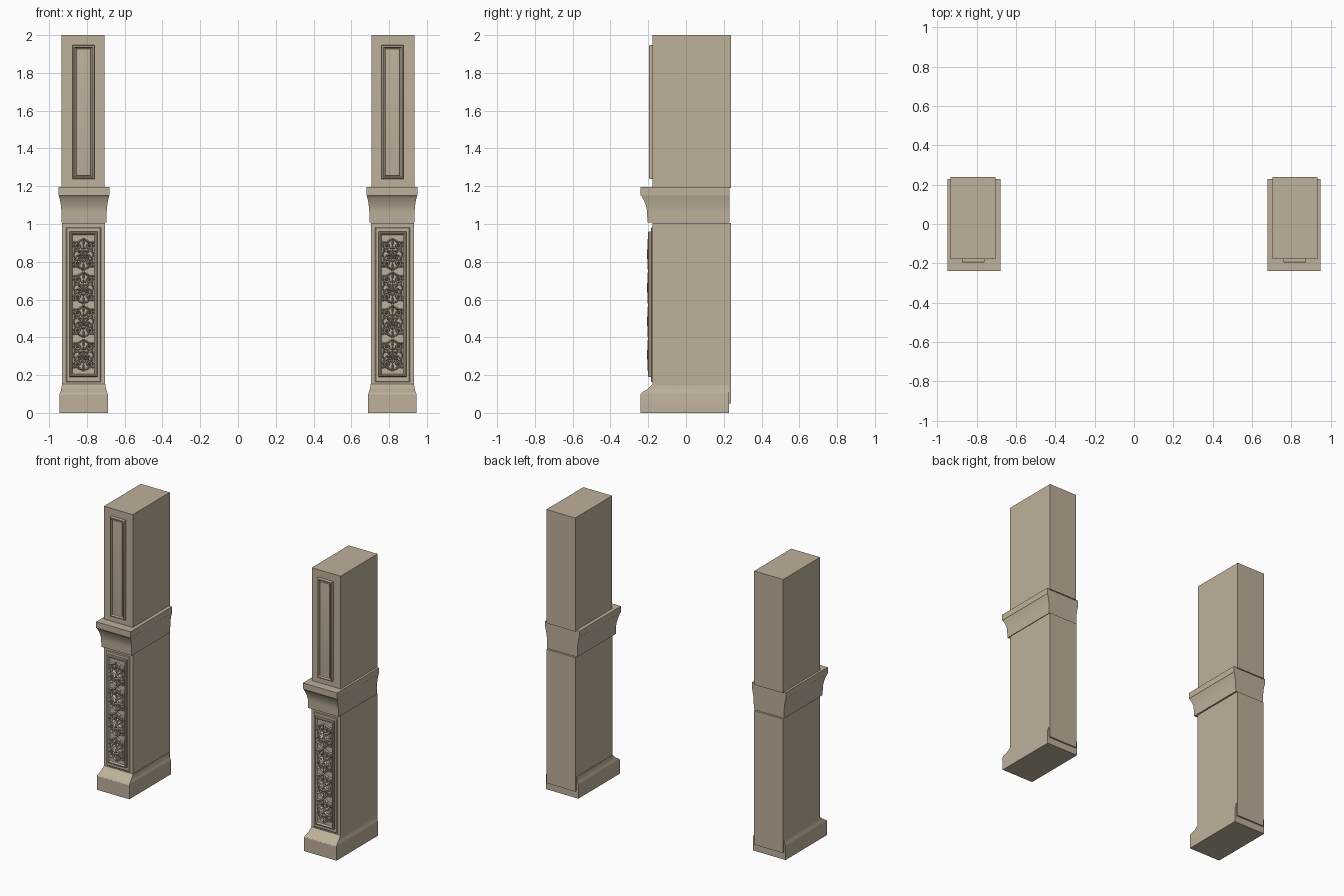
import bpy, bmesh
from math import sin, cos, pi, radians, hypot

if "Cube" in bpy.data.objects:
    bpy.data.objects.remove(bpy.data.objects["Cube"])

CX = 0.818                      # centre line of the right pillar
stone = bpy.data.materials.new("stone")
stone.diffuse_color = (0.52, 0.44, 0.33, 1)
stone.use_nodes = True
stone.node_tree.nodes["Principled BSDF"].inputs["Base Color"].default_value = stone.diffuse_color


def finish(name, bm, fix_normals=True, angle=30):
    """Turn a bmesh into a stone part, mirrored to the second pillar."""
    if fix_normals:
        bmesh.ops.recalc_face_normals(bm, faces=bm.faces)
    me = bpy.data.meshes.new(name)
    bm.to_mesh(me)
    bm.free()
    me.materials.append(stone)
    ob = bpy.data.objects.new(name, me)
    bpy.context.collection.objects.link(ob)
    bpy.ops.object.select_all(action='DESELECT')
    ob.select_set(True)
    bpy.context.view_layer.objects.active = ob
    bpy.ops.object.shade_smooth_by_angle(angle=radians(angle))
    mod = ob.modifiers.new("pair", 'MIRROR')
    mod.use_mirror_merge = False
    return ob


def loft(name, rings, cap_first=True):
    """Skin a list of four-cornered rings and cap the ends."""
    bm = bmesh.new()
    vs = [[bm.verts.new(p) for p in r] for r in rings]
    for a, b in zip(vs, vs[1:]):
        for i in range(4):
            j = (i + 1) % 4
            bm.faces.new((a[i], a[j], b[j], b[i]))
    if cap_first:
        bm.faces.new(vs[0][::-1])
    bm.faces.new(vs[-1])
    return finish(name, bm)


def block(name, cx, back, profile):
    """Moulded block with a flat back; profile rows: z, half width, front y."""
    loft(name, [[(cx - w, f, z), (cx + w, f, z), (cx + w, back, z), (cx - w, back, z)]
                for z, w, f in profile])


def panel(name, hw, z0, z1, profile):
    """Stepped front panel; profile rows: inset from outline, y."""
    loft(name, [[(CX - hw + i, y, z0 + i), (CX + hw - i, y, z0 + i),
                 (CX + hw - i, y, z1 - i), (CX - hw + i, y, z1 - i)]
                for i, y in profile])


# Shafts
block("lower_shaft", 0.8185, 0.239, [(0.05, 0.114, -0.177), (1.005, 0.114, -0.177)])
block("upper_shaft", 0.8195, 0.239, [(1.19, 0.114, -0.177), (2.0, 0.114, -0.177)])

# Base with a coved top edge
block("base", 0.817, 0.228, [
    (0, 0.128, -0.240), (0.098, 0.128, -0.240), (0.106, 0.126, -0.235),
    (0.115, 0.122, -0.222), (0.125, 0.119, -0.205), (0.136, 0.117, -0.192),
    (0.147, 0.1155, -0.182), (0.152, 0.115, -0.177)])

# Capital: flat foot, cove, square top slab
cove = [(1.06 + 0.09 * t, 0.120 + 0.013 * t ** 1.8, -0.206 - 0.031 * t ** 1.8)
        for t in [i / 8 for i in range(9)]]
block("capital", 0.815, 0.230, [(1.008, 0.119, -0.204)] + cove +
      [(1.152, 0.135, -0.240), (1.196, 0.135, -0.240)])

# Upper panel with raised moulding and inner field
panel("upper_panel", 0.058, 1.237, 1.947, [
    (0, -0.170), (0, -0.190), (0.003, -0.195), (0.009, -0.197), (0.012, -0.194),
    (0.014, -0.184), (0.018, -0.182), (0.021, -0.189), (0.026, -0.190)])

# Lower panel: thin backing plate, then a recessed frame
panel("lower_panel_plate", 0.092, 0.163, 0.982, [(0, -0.170), (0, -0.182), (0.004, -0.185)])
panel("lower_panel_frame", 0.075, 0.190, 0.960, [
    (0, -0.180), (0, -0.196), (0.004, -0.201), (0.010, -0.202), (0.014, -0.198),
    (0.017, -0.191)])

# Carved foliage made from ridged ribbons
FLOOR = -0.190
carving = bmesh.new()


def ribbon(path, width, height):
    """Ridged strip along a path of (x, z) points; width(t) is its half width."""
    n = len(path) - 1
    rows = []
    for i, (u, v) in enumerate(path):
        a, b = path[max(i - 1, 0)], path[min(i + 1, n)]
        du, dv = b[0] - a[0], b[1] - a[1]
        d = hypot(du, dv) or 1
        w = width(i / n)
        row = []
        for s, h in ((-1, -0.1), (-0.7, 0.6), (0, 1), (0.7, 0.6), (1, -0.1)):
            x = max(-0.057, min(0.057, u - dv / d * w * s))
            row.append(carving.verts.new((CX + x, FLOOR - height * h, v + du / d * w * s)))
        rows.append(row)
    for a, b in zip(rows, rows[1:]):
        for j in range(4):
            carving.faces.new((a[j], b[j], b[j + 1], a[j + 1]))


def both(path, width, height):
    ribbon(path, width, height)
    ribbon([(-u, v) for u, v in path], width, height)


def leaf(u, v, ang, length, width, curl=0, height=0.013, pair=True):
    """Lobed leaf growing from (u, v), bending by curl degrees."""
    n, path = 9, [(u, v)]
    for i in range(n):
        a = radians(ang + curl * i / n)
        u, v = u + cos(a) * length / n, v + sin(a) * length / n
        path.append((u, v))
    shape = lambda t: 0.0006 + width * sin(pi * t ** 0.75) * (1 + 0.3 * sin(t * 19))
    (both if pair else ribbon)(path, shape, height)


def scroll(z, hand):
    """Spiral stem pair with leaves sprouting from its outside."""
    c, r0 = 0.030, 0.022
    pt = lambda a, r: (c + r * cos(a), z + hand * r * sin(a))
    path = [(0.002, z - hand * 0.040), (0.010, z - hand * 0.031)]
    for i in range(31):
        t = i / 30
        path.append(pt(radians(-110 + 560 * t), r0 * (1 - 0.72 * t)))
    both(path, lambda t: 0.0034 - 0.0018 * t, 0.011)
    for k, deg in enumerate((-60, -10, 40, 90, 140)):
        u, v = pt(radians(deg), r0)
        leaf(u, v, hand * (deg + 50), 0.022 + 0.004 * (k % 2), 0.0055, hand * 70)
    for deg in range(0, 360, 72):
        leaf(c, z, deg, 0.009, 0.0025, 0, 0.015)


UNIT = 0.178
for k in range(4):
    z = 0.216 + UNIT * k
    scroll(z + 0.044, 1)
    scroll(z + 0.134, -1)
    # Central palmette and side fillers
    leaf(0, z + 0.066, 90, 0.050, 0.008, 0, 0.016, pair=False)
    for ang, ln, curl in ((62, 0.040, -50), (30, 0.038, -70), (-20, 0.034, 60), (-60, 0.030, 70)):
        leaf(0.003, z + 0.080, ang, ln, 0.006, curl, 0.014)
    leaf(0, z + 0.008, 90, 0.036, 0.006, 0, 0.014, pair=False)
    leaf(0, z + 0.170, -90, 0.036, 0.006, 0, 0.014, pair=False)
    for v, ang, curl in ((0.012, 20, 60), (0.166, -20, -60)):
        leaf(0.008, z + v, ang, 0.034, 0.005, curl)
    leaf(0.052, z + 0.089, 100, 0.020, 0.004, 20)
    leaf(0.052, z + 0.089, -100, 0.020, 0.004, -20)

finish("carved_foliage", carving, fix_normals=False, angle=50)
